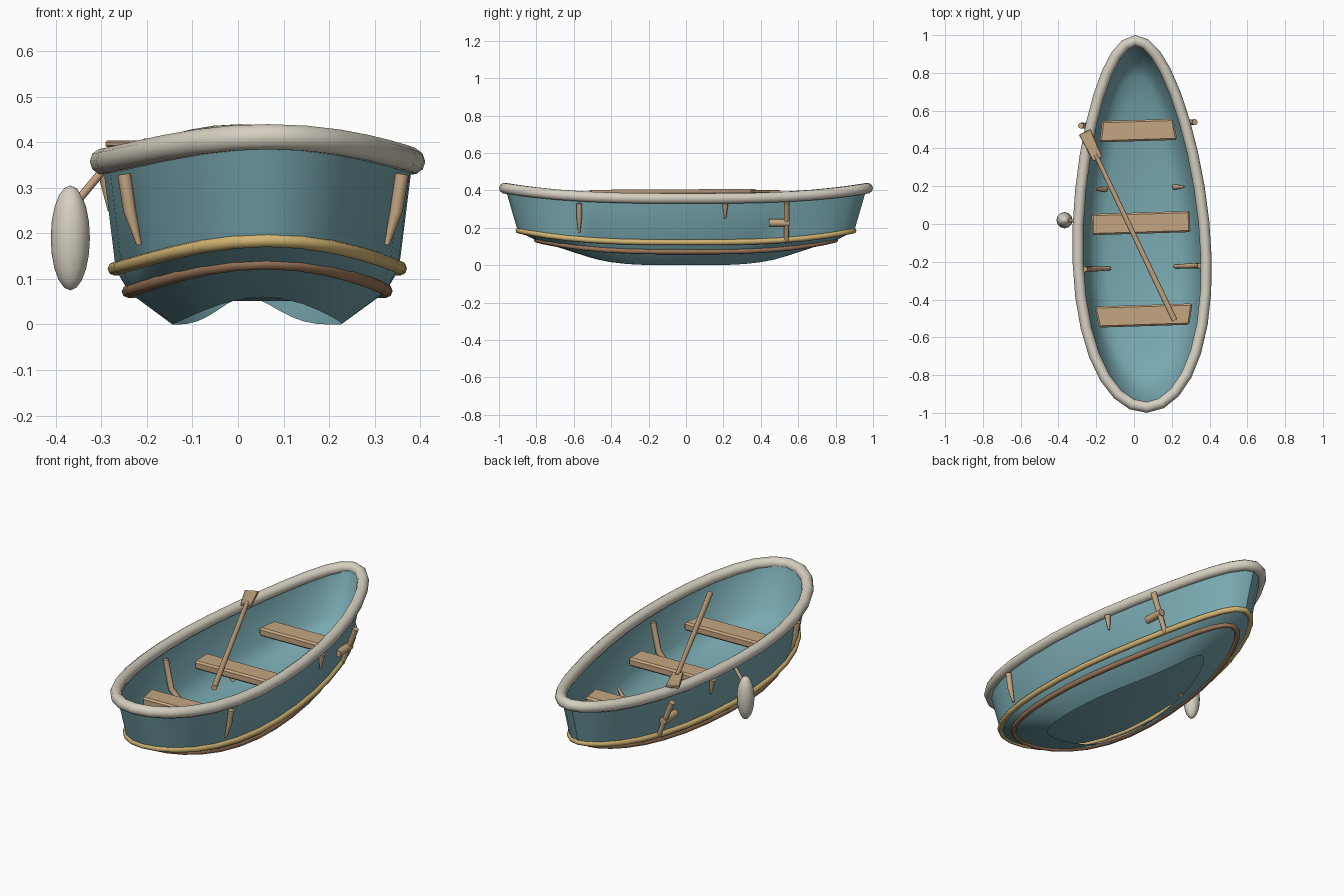
import bpy, bmesh, math
from mathutils import Vector, Matrix

cube = bpy.data.objects.get("Cube")
if cube:
    bpy.data.objects.remove(cube, do_unlink=True)

SEG = 32
# The boat sits slightly turned about its vertical axis
BOAT = Matrix.Translation((0.037, 0, 0)) @ Matrix.Rotation(0.031, 4, "Z")
WORLD = Matrix.Identity(4)


def material(name, rgb):
    m = bpy.data.materials.new(name)
    m.use_nodes = True
    m.diffuse_color = (*rgb, 1)
    m.node_tree.nodes["Principled BSDF"].inputs["Base Color"].default_value = (*rgb, 1)
    return m


TEAL = material("teal paint", (0.19, 0.40, 0.44))
CREAM = material("cream rubber", (0.67, 0.63, 0.53))
GOLD = material("gold trim", (0.65, 0.46, 0.17))
BROWN = material("brown trim", (0.33, 0.18, 0.10))
WOOD = material("pale wood", (0.56, 0.38, 0.22))


def finish(name, bm, mat, matrix=BOAT, smooth=True, angle=40):
    mesh = bpy.data.meshes.new(name)
    bm.to_mesh(mesh)
    bm.free()
    mesh.transform(matrix)
    mesh.materials.append(mat)
    obj = bpy.data.objects.new(name, mesh)
    bpy.context.collection.objects.link(obj)
    if smooth:
        bpy.ops.object.select_all(action="DESELECT")
        obj.select_set(True)
        bpy.context.view_layer.objects.active = obj
        bpy.ops.object.shade_smooth_by_angle(angle=math.radians(angle))
    return obj


def egg_ring(half_width, half_length, z, narrowing=0.2, rise=0.063, power=3):
    """Egg-shaped outline, narrower at the bow, rising towards both ends."""
    ring = []
    for i in range(SEG):
        t = math.tau * i / SEG
        s, c = math.sin(t), math.cos(t)
        ring.append(Vector((half_width * c * (1 - narrowing * s), half_length * s,
                            z + rise * abs(s) ** power)))
    return ring


def shell(bm, levels):
    """Wall through stacked rings, facing outwards."""
    rings = [[bm.verts.new(p) for p in egg_ring(*level)] for level in levels]
    for low, high in zip(rings, rings[1:]):
        for i in range(SEG):
            j = (i + 1) % SEG
            bm.faces.new((low[i], low[j], high[j], high[i]))
    return rings


def tube(name, points, radii, mat, ref=(0, 0, 1), sides=8, closed=False, matrix=BOAT):
    points = [Vector(p) for p in points]
    n = len(points)
    bm = bmesh.new()
    rings = []
    for i, p in enumerate(points):
        before = points[i - 1] if closed or i else p
        after = points[(i + 1) % n] if closed or i < n - 1 else p
        tangent = (after - before).normalized()
        side = tangent.cross(Vector(ref)).normalized()
        up = side.cross(tangent)
        r = radii[i] if isinstance(radii, (list, tuple)) else radii
        angles = [math.tau * k / sides for k in range(sides)]
        rings.append([bm.verts.new(p + r * (side * math.cos(a) + up * math.sin(a))) for a in angles])
    for i in range(n if closed else n - 1):
        a, b = rings[i], rings[(i + 1) % n]
        for k in range(sides):
            j = (k + 1) % sides
            bm.faces.new((a[k], a[j], b[j], b[k]))
    if not closed:
        bm.faces.new(rings[0])
        bm.faces.new(rings[-1])
    bmesh.ops.recalc_face_normals(bm, faces=bm.faces)
    return finish(name, bm, mat, matrix, angle=60)


def plank(name, size, taper, matrix, bevel):
    """Box whose -y end is scaled in x by the taper."""
    bm = bmesh.new()
    bmesh.ops.create_cube(bm, size=1)
    for v in bm.verts:
        scale = taper if v.co.y < 0 else 1
        v.co = Vector((v.co.x * size[0] * scale, v.co.y * size[1], v.co.z * size[2]))
    bmesh.ops.bevel(bm, geom=bm.edges[:], offset=bevel, segments=1, affect="EDGES")
    return finish(name, bm, WOOD, matrix, smooth=False)


# Outer hull, open underneath: bottom edge, lower chine, upper chine, gunwale
bm = bmesh.new()
shell(bm, [(0.176, 0.565, 0.0, 0.36, 0.06, 3.7), (0.274, 0.80, 0.07, 0.24),
           (0.305, 0.90, 0.12), (0.333, 0.965, 0.35, 0.2, 0.056)])
finish("outer_hull", bm, TEAL, angle=30)

# Inner hull with its floor: floor edge, rounded bilge, side bend, gunwale
bm = bmesh.new()
floor = shell(bm, [(0.187, 0.67, 0.052, 0.24), (0.243, 0.785, 0.082, 0.22),
                   (0.284, 0.87, 0.135), (0.320, 0.945, 0.35, 0.2, 0.056)])[0]
half = SEG // 2
for i in range(-SEG // 4, SEG // 4):
    corners = [floor[i], floor[(half - i) % SEG], floor[(half - i - 1) % SEG], floor[i + 1]]
    bm.faces.new(list(dict.fromkeys(corners)))
bmesh.ops.recalc_face_normals(bm, faces=bm.faces)
if sum(f.normal.z * f.calc_area() for f in bm.faces) < 0:
    bmesh.ops.reverse_faces(bm, faces=bm.faces)
finish("inner_hull", bm, TEAL, angle=60)

# Gunwale and trim bands
tube("gunwale", egg_ring(0.333, 0.971, 0.357, 0.2, 0.055), 0.029, CREAM, closed=True, sides=10)
tube("gold_band", egg_ring(0.308, 0.897, 0.122), 0.015, GOLD, closed=True)
tube("brown_band", egg_ring(0.276, 0.80, 0.072, 0.24), 0.014, BROWN, closed=True)

# Bench seats, each tapering towards one end of the boat
for name, y, length, taper, turn in (("bow_seat", 0.495, 0.41, 0.92, math.pi),
                                     ("middle_seat", 0.005, 0.52, 1.0, 0),
                                     ("stern_seat", -0.485, 0.52, 0.92, 0)):
    place = Matrix.Translation((0, y, 0.222)) @ Matrix.Rotation(turn, 4, "Z")
    plank(name, (length, 0.112, 0.045), taper, BOAT @ place, 0.009)

# Struts, ribs and pegs on both sides
ALONG = (0, 1, 0)
for label, s in (("left", 1), ("right", -1)):
    tube(label + "_stern_strut", [(s * 0.305, -0.58, 0.33), (s * 0.293, -0.58, 0.25), (s * 0.272, -0.58, 0.175)],
         [0.015, 0.014, 0.006], WOOD, ALONG)
    tube(label + "_middle_strut", [(s * 0.322, 0.2, 0.33), (s * 0.312, 0.2, 0.25)],
         [0.016, 0.005], WOOD, ALONG)
    tube(label + "_bow_strut", [(s * 0.302, 0.53, 0.332), (s * 0.222, 0.53, 0.128)],
         [0.016, 0.012], WOOD, ALONG)
    tube(label + "_peg", [(s * 0.258, 0.435, 0.226), (s * 0.258, 0.545, 0.226)], 0.020, WOOD)
    tube(label + "_stern_rib", [(s * 0.305, -0.23, 0.31), (s * 0.274, -0.23, 0.16), (s * 0.172, -0.23, 0.064)],
         [0.015, 0.015, 0.010], WOOD, ALONG)
    tube(label + "_bow_rib", [(s * 0.235, 0.19, 0.14), (s * 0.183, 0.19, 0.062)],
         [0.006, 0.015], WOOD, ALONG)

# Oar laid across the gunwale
grip, throat = Vector((0.215, -0.51, 0.388)), Vector((-0.205, 0.37, 0.396))
tube("oar_shaft", [grip, throat], [0.015, 0.012], WOOD, matrix=WORLD)
reach = (throat - grip).normalized()
heading = math.atan2(-reach.x, reach.y)
blade_at = throat + reach * 0.05
plank("oar_blade", (0.068, 0.16, 0.014), 0.8,
      Matrix.Translation(blade_at) @ Matrix.Rotation(heading, 4, "Z"), 0.003)

# Fender hung from the right side
bm = bmesh.new()
bmesh.ops.create_uvsphere(bm, u_segments=12, v_segments=10, radius=1)
finish("fender", bm, CREAM, Matrix.Translation((-0.368, 0.02, 0.19)) @ Matrix.Diagonal((0.043, 0.043, 0.115, 1)), angle=60)
tube("fender_rope", [(-0.295, 0.015, 0.34), (-0.355, 0.02, 0.268)], 0.009, WOOD, ALONG, matrix=WORLD)
